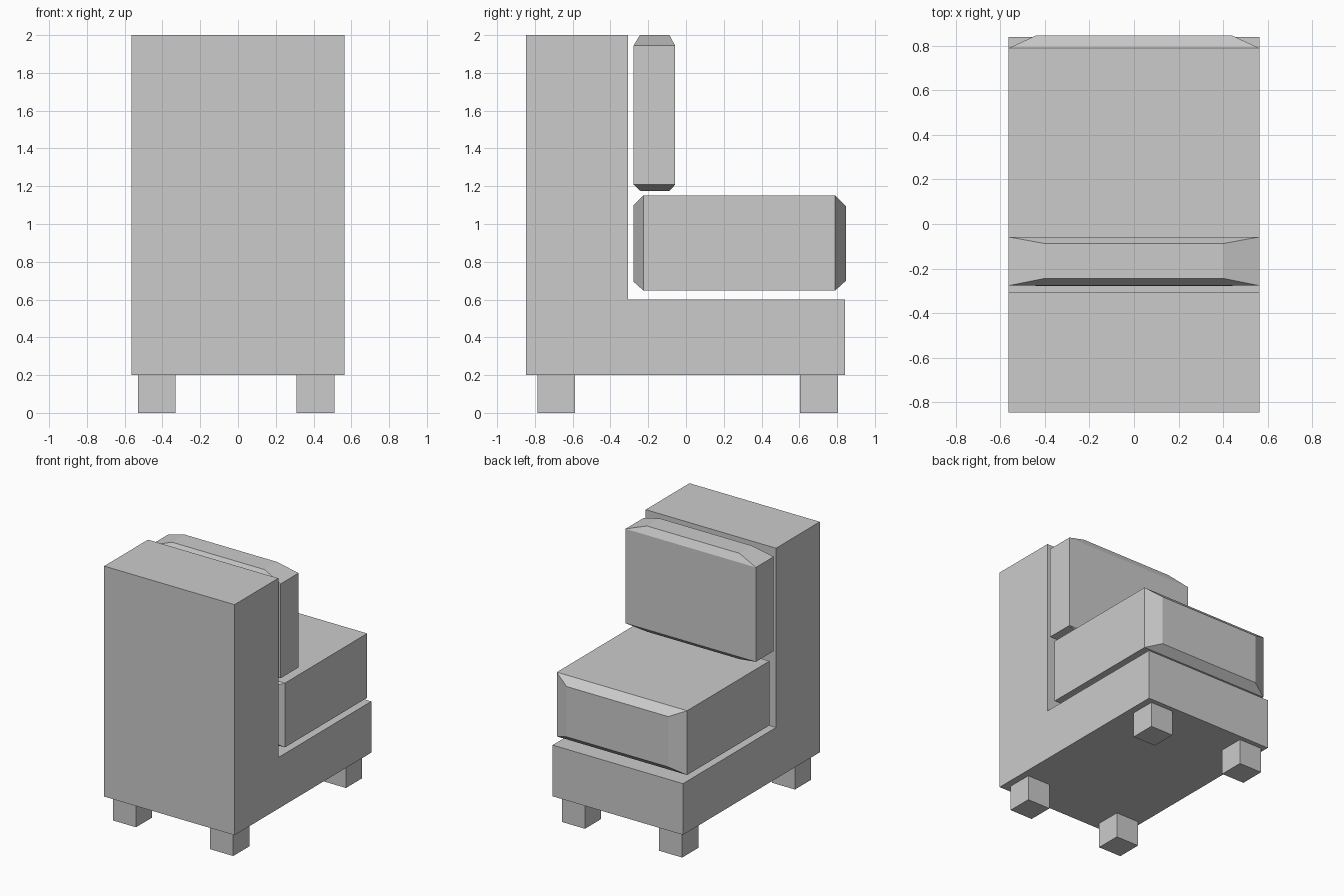
import bpy, bmesh
from mathutils import Vector

if "Cube" in bpy.data.objects:
    bpy.data.objects.remove(bpy.data.objects["Cube"])

W = 0.563  # half width


def make(name, rings):
    """Solid skinned through equally sized rings of points, capped at both ends."""
    bm = bmesh.new()
    loops = [[bm.verts.new(p) for p in ring] for ring in rings]
    n = len(loops[0])
    for a, b in zip(loops, loops[1:]):
        for i in range(n):
            j = (i + 1) % n
            bm.faces.new((a[i], a[j], b[j], b[i]))
    bm.faces.new(loops[0][::-1])
    bm.faces.new(loops[-1])
    bmesh.ops.recalc_face_normals(bm, faces=bm.faces)
    mesh = bpy.data.meshes.new(name)
    bm.to_mesh(mesh)
    bm.free()
    obj = bpy.data.objects.new(name, mesh)
    bpy.context.collection.objects.link(obj)
    return obj


def rect_y(y, x, z0, z1):
    return [(-x, y, z0), (x, y, z0), (x, y, z1), (-x, y, z1)]


def rect_z(z, x, y0, y1):
    return [(-x, y0, z), (x, y0, z), (x, y1, z), (-x, y1, z)]


# L-shaped frame: seat base and backrest in one profile
profile = [(-0.847, 0.2), (0.841, 0.2), (0.841, 0.6), (-0.307, 0.6), (-0.307, 2), (-0.847, 2)]
make("chair_frame", [[(x, y, z) for y, z in profile] for x in (-W, W)])

# Seat cushion, tapered at its two y ends
make("seat_cushion", [
    rect_y(-0.278, 0.44, 0.695, 1.10),
    rect_y(-0.226, W, 0.648, 1.15),
    rect_y(0.79, W, 0.648, 1.15),
    rect_y(0.847, 0.44, 0.70, 1.093),
])

# Back cushion, tapered at top and bottom
make("back_cushion", [
    rect_z(1.175, 0.40, -0.241, -0.087),
    rect_z(1.208, W, -0.277, -0.058),
    rect_z(1.945, W, -0.277, -0.058),
    rect_z(2.0, 0.40, -0.244, -0.088),
])

# Four cube legs
for side, x in (("left", -0.43), ("right", 0.41)):
    for end, y in (("back", -0.687), ("front", 0.704)):
        bpy.ops.mesh.primitive_cube_add(size=0.2, location=(x, y, 0.1))
        bpy.context.object.name = f"{end}_{side}_leg"
